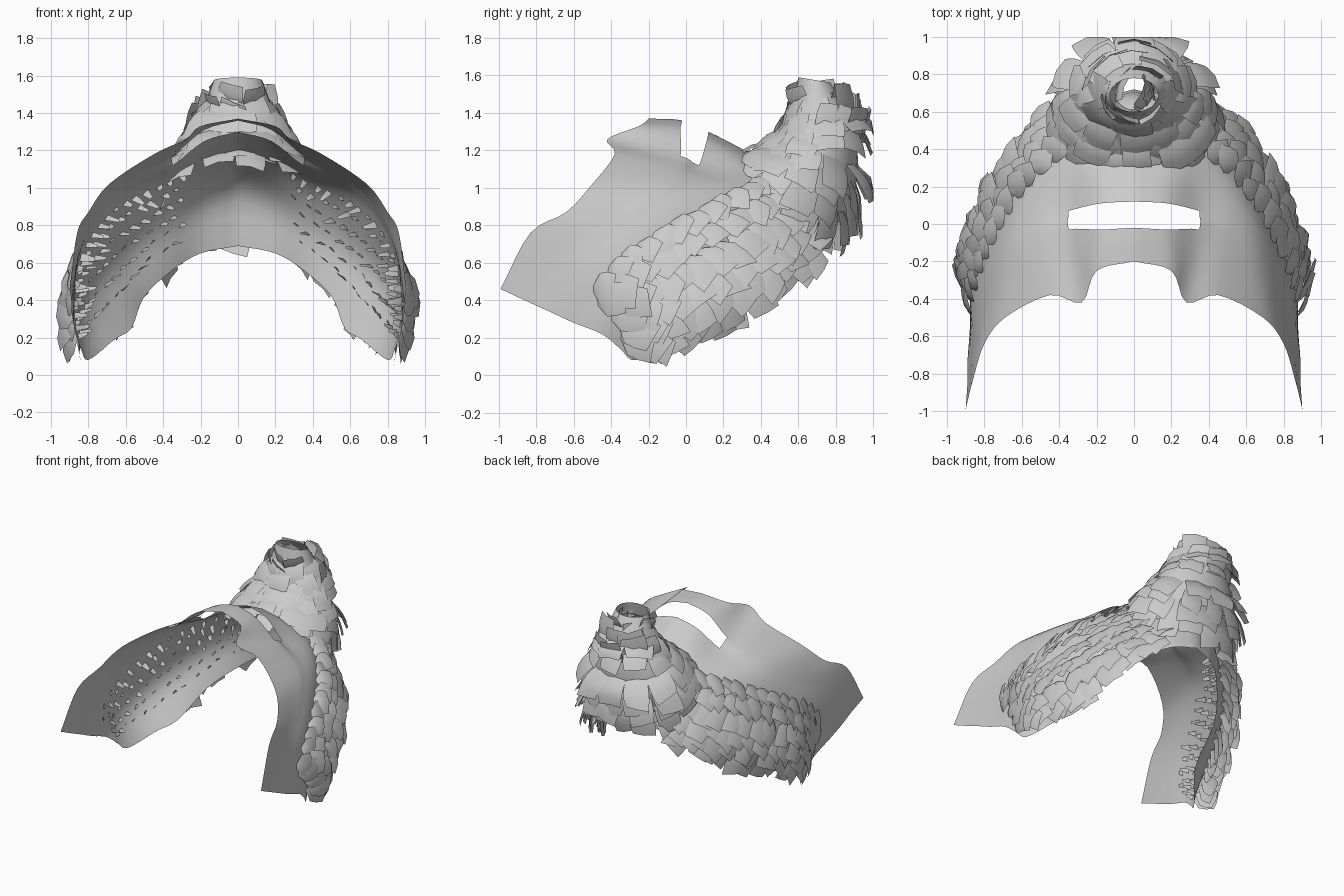
import bpy, bmesh, math, random
from mathutils import Vector as V

if "Cube" in bpy.data.objects:
    bpy.data.objects.remove(bpy.data.objects["Cube"])
random.seed(4)

# Half-shell profiles, each from the centre line down to the lower tip
ROWS = [
    # front edge
    [(0, -.2, 1.37), (.2, -.25, 1.33), (.28, -.42, 1.26), (.45, -.38, 1.18), (.69, -.5, 1.02), (.8, -.64, .87), (.86, -.83, .76), (.9, -.99, .46)],
    # slot front / slot back
    [(0, -.02, 1.36), (.18, -.03, 1.31), (.35, -.03, 1.17), (.5, -.1, 1.1), (.66, -.22, 1.0), (.77, -.4, .86), (.85, -.65, .68), (.89, -.84, .39)],
    [(0, .12, 1.30), (.18, .11, 1.25), (.35, .07, 1.12), (.52, .02, 1.05), (.66, -.1, .97), (.77, -.3, .83), (.85, -.55, .64), (.89, -.73, .34)],
    # start of the feathers
    [(0, .35, 1.18), (.2, .37, 1.12), (.36, .38, 1.03), (.54, .23, .95), (.68, .03, .86), (.79, -.2, .73), (.86, -.42, .56), (.88, -.6, .28)],
    # bulge
    [(0, .66, 1.0), (.2, .62, .92), (.38, .52, .8), (.57, .36, .67), (.71, .15, .54), (.82, -.1, .42), (.87, -.32, .34), (.87, -.45, .22)],
    # back lower edge
    [(0, .72, .69), (.2, .66, .65), (.35, .53, .56), (.5, .32, .42), (.57, .05, .25), (.66, -.1, .19), (.8, -.27, .08), (.84, -.35, .14)],
]


def spline(pts, t):
    """Catmull-Rom through the points."""
    n = len(pts)
    i = max(0, min(int(t), n - 2))
    f = t - i
    g = lambda k: V(pts[k]) if 0 <= k < n else (2 * V(pts[0]) - V(pts[1]) if k < 0 else 2 * V(pts[-1]) - V(pts[-2]))
    a, b, c, d = g(i - 1), g(i), g(i + 1), g(i + 2)
    return .5 * (2 * b + (c - a) * f + (2 * a - 5 * b + 4 * c - d) * f * f + (3 * b - a - 3 * c + d) * f ** 3)


def surf(u, v):
    return spline([spline(r, u) for r in ROWS], v)


def finish(bm, name):
    # trim stray tips to the overall envelope
    for v in bm.verts:
        v.co = (max(-1, min(1, v.co.x)), min(1, v.co.y), max(0, min(1.61, v.co.z)))
    me = bpy.data.meshes.new(name)
    bm.to_mesh(me)
    bm.free()
    ob = bpy.data.objects.new(name, me)
    bpy.context.collection.objects.link(ob)
    for p in me.polygons:
        p.use_smooth = True
    return ob


def quad_grid(bm, pts, skip=lambda i, j: False):
    vs = [[bm.verts.new(p) for p in row] for row in pts]
    for i in range(len(vs) - 1):
        for j in range(len(vs[0]) - 1):
            if not skip(i, j):
                bm.faces.new((vs[i][j], vs[i + 1][j], vs[i + 1][j + 1], vs[i][j + 1]))


def card(bm, root, d, n, w, length, lift=.05, sink=.03, taper=.5, s=1):
    """Curved feather card: narrow sunk root, wide lifted tip."""
    d = d.normalized()
    side = d.cross(n).normalized()
    skew = random.uniform(-.12, .12) * length
    pts = []
    for t, k, off in ((0, taper, -sink), (.15, taper + .15, .004), (.4, 1, .02 + .35 * lift),
                      (.7, 1.03, .02 + .75 * lift), (1, .92, .015 + lift)):
        c = root + d * length * t + n * off
        row = [c + side * w * k * a / 2 - n * .1 * w * k * a * a + d * skew * a * t for a in (-1, 0, 1)]
        pts.append([V((s * p.x, p.y, p.z)) for p in row])
    quad_grid(bm, pts)


# Smooth cape shell with the neck slot
K = 4
bm = bmesh.new()
pts = [[surf(abs(i) / K, j / K) for j in range(5 * K + 1)] for i in range(-7 * K, 7 * K + 1)]
for row in pts[:7 * K]:
    for p in row:
        p.x *= -1
quad_grid(bm, pts, lambda i, j: K <= j < 2 * K and 5 * K <= i < 9 * K)
bmesh.ops.delete(bm, geom=[v for v in bm.verts if not v.link_faces], context='VERTS')
finish(bm, "cape_shell")

# Overlapping feathers on both flanks, swept back and flaring outward lower down
bm = bmesh.new()
mid = V((0, -.3, .5))
for s in (-1, 1):
    for r in range(6):
        v = 2.9 + r * .29
        for c in range(15):
            u = 1.7 + (c + .5 * (r % 2)) * .36 + random.uniform(-.05, .05)
            if u > 6.7:
                continue
            p = surf(u, v)
            du, dv = surf(u + .05, v) - surf(u - .05, v), surf(u, v + .05) - surf(u, v - .05)
            n = du.cross(dv).normalized()
            if n.dot(p - mid) < 0:
                n = -n
            low = max(0, v - 3.6)
            d = dv.normalized() - du.normalized() * (random.uniform(.35, .65) + .25 * max(0, u - 5))
            d += n * (.12 + .3 * low)
            n = (n - d.normalized() * n.dot(d.normalized())).normalized()
            size = .6 + .4 * min(1, (v - 2.9) / .6)
            card(bm, p, d, n, .155 * random.uniform(.85, 1.15), .22 * size * random.uniform(.9, 1.15),
                 lift=random.uniform(.02, .06), sink=random.uniform(.02, .08), taper=.12, s=s)
finish(bm, "flank_feathers")

# Tilted neck rings: half width, y front, y back, z front, z back
RINGS = [(.39, .31, .84, 1.17, .80), (.38, .38, .90, 1.22, .96), (.32, .46, .92, 1.28, 1.12),
         (.25, .53, .91, 1.36, 1.27), (.18, .57, .87, 1.46, 1.42), (.13, .60, .78, 1.59, 1.56)]


def neck(a, t):
    i = max(0, min(int(t), len(RINGS) - 2))
    f = t - i
    rx, y0, y1, z0, z1 = [p + (q - p) * f for p, q in zip(RINGS[i], RINGS[i + 1])]
    k = (1 - math.cos(a)) / 2
    return V((rx * math.sin(a), y0 + (y1 - y0) * k, z0 + (z1 - z0) * k))


# Inner neck sleeve
bm = bmesh.new()
quad_grid(bm, [[neck(math.tau * i / 24, j * .5) for j in range(11)] for i in range(25)])
bmesh.ops.remove_doubles(bm, verts=bm.verts, dist=.0005)
finish(bm, "neck_sleeve")

# Large ruff cards: long strips in front, loose ones behind
bm = bmesh.new()
for r in range(8):
    t = .45 + r * .55
    count = 14 - r
    for c in range(count):
        a = math.tau * (c + .5 * (r % 2)) / count + random.uniform(-.1, .1)
        rear = -math.cos(a)
        if rear < -.3 and t < .9:
            continue
        p = neck(a, t)
        da, dt = neck(a + .05, t) - neck(a - .05, t), neck(a, t + .1) - neck(a, t - .1)
        n = da.cross(dt).normalized()
        if n.dot(p - V((0, .62, p.z - .1))) < 0:
            n = -n
        wild = max(0, rear)
        up = rear > .2 and 2.3 < t < 3.6
        d = (dt if up else -dt).normalized() + da.normalized() * random.uniform(-.2, .2)
        d += n * wild * random.uniform(0, .35)
        n = (n - d.normalized() * n.dot(d.normalized())).normalized()
        L = .23 if rear > .2 else .2
        card(bm, p, d, n, random.uniform(.15, .21), L * random.uniform(.8, 1.1),
             lift=random.uniform(.005, .025) + wild * .02, sink=.01, taper=.75)
finish(bm, "neck_ruff")

# Crumpled cards filling the top opening
bm = bmesh.new()
for c in range(16):
    a = random.uniform(0, math.tau)
    p = V((.1 * math.sin(a), .7 + .09 * math.cos(a), random.uniform(1.32, 1.44)))
    n = V((math.sin(a), math.cos(a), random.uniform(-.3, .9))).normalized()
    d = V((random.uniform(-.4, .4), random.uniform(-.3, .3), 1))
    card(bm, p, d - n * d.dot(n), n, .15, .15, lift=.03, sink=0, taper=.8)
finish(bm, "top_fringe")
